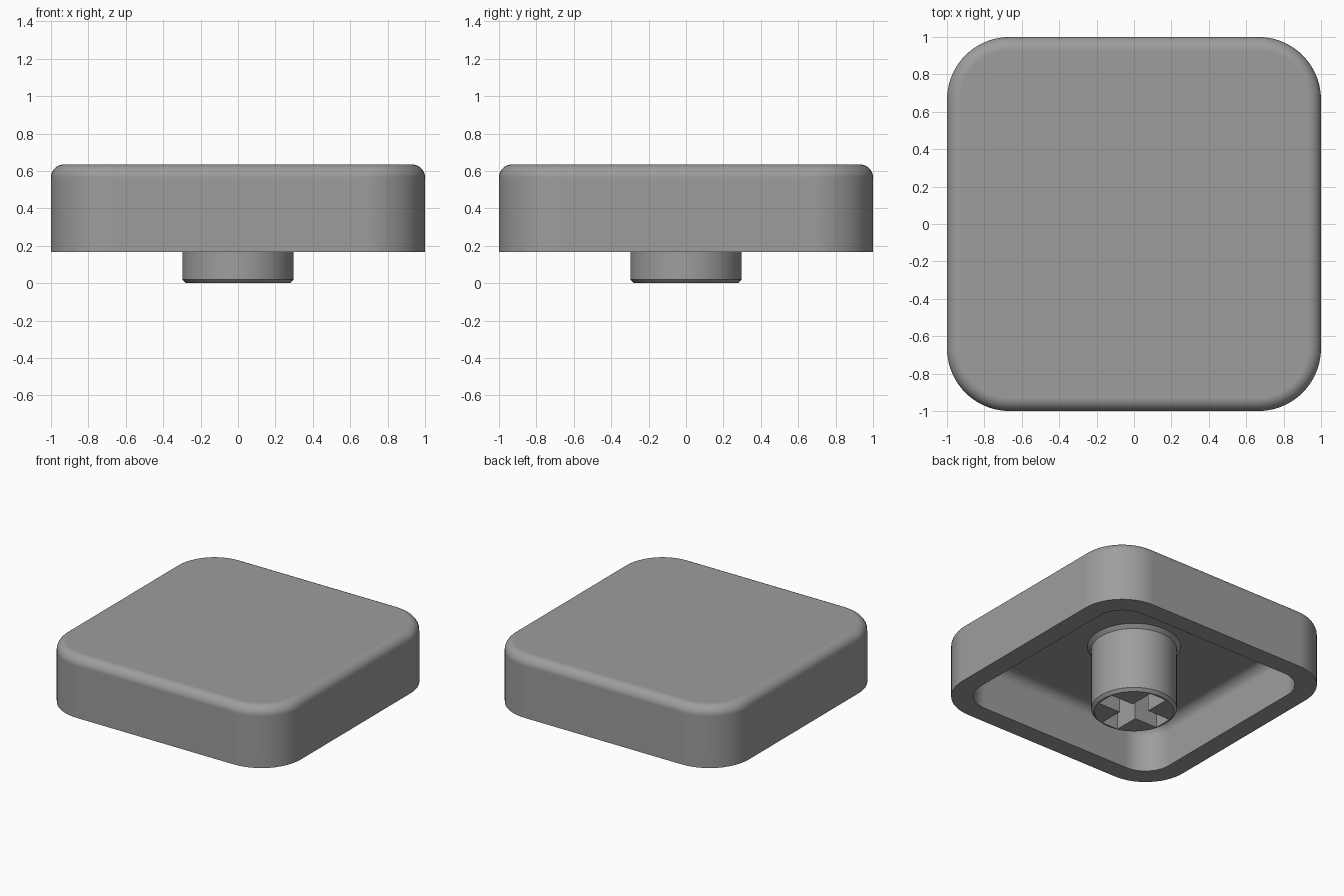
import bpy, bmesh
from math import pi, sin, cos, radians

if "Cube" in bpy.data.objects:
    bpy.data.objects.remove(bpy.data.objects["Cube"])


def rounded_square(half, r, seg=14):
    pts = []
    for k, (sx, sy) in enumerate([(1, 1), (-1, 1), (-1, -1), (1, -1)]):
        for i in range(seg + 1):
            a = (k + i / seg) * pi / 2
            pts.append((sx * (half - r) + r * cos(a), sy * (half - r) + r * sin(a)))
    return pts


def circle(r, n=64):
    return [(r * cos(2 * pi * i / n), r * sin(2 * pi * i / n)) for i in range(n)]


def loft(name, rings):
    """Skin a list of (outline, z) rings and cap both ends."""
    bm = bmesh.new()
    loops = [[bm.verts.new((x, y, z)) for x, y in pts] for pts, z in rings]
    n = len(loops[0])
    for a, b in zip(loops, loops[1:]):
        for i in range(n):
            j = (i + 1) % n
            bm.faces.new((a[i], a[j], b[j], b[i]))
    bm.faces.new(loops[0])
    bm.faces.new(loops[-1])
    bmesh.ops.recalc_face_normals(bm, faces=bm.faces)
    mesh = bpy.data.meshes.new(name)
    bm.to_mesh(mesh)
    bm.free()
    obj = bpy.data.objects.new(name, mesh)
    bpy.context.collection.objects.link(obj)
    return obj


def finish(obj, mat):
    obj.data.materials.clear()
    obj.data.materials.append(mat)
    bpy.ops.object.select_all(action='DESELECT')
    obj.select_set(True)
    bpy.context.view_layer.objects.active = obj
    bpy.ops.object.shade_smooth_by_angle(angle=radians(30))
    obj.modifiers.new("even_shading", 'WEIGHTED_NORMAL').keep_sharp = True


BASE, TOP, CEILING = 0.167, 0.635, 0.52
CORNER, FILLET = 0.335, 0.07
WALL, INNER_CORNER, INNER_FILLET = 0.145, 0.21, 0.08
STEPS = 8

# Shell: inner ceiling fillet, down the inner wall, around the rim, up to the top fillet
arc = [i / STEPS * pi / 2 for i in range(STEPS + 1)]
inner = [(INNER_FILLET * (1 - sin(a)), CEILING - INNER_FILLET * (1 - cos(a))) for a in arc]
inner.append((0, BASE))
outer = [(0, BASE)]
outer += [(FILLET * (1 - cos(a)), TOP - FILLET * (1 - sin(a))) for a in arc]
rings = [(rounded_square(1 - WALL - d, INNER_CORNER - d), z) for d, z in inner]
rings += [(rounded_square(1 - d, CORNER - d), z) for d, z in outer]
shell = loft("cap_shell", rings)

# Stem with chamfered foot and a flare where it meets the ceiling
stem = loft("stem", [(circle(r), z) for r, z in [
    (0.277, 0), (0.298, 0.021), (0.298, CEILING - 0.026), (0.325, CEILING), (0.325, CEILING + 0.02)]])

# Cross-shaped socket cut into the stem
w, l = 0.07, 0.262
cross = [(l, -w), (l, w), (w, w), (w, l), (-w, l), (-w, w),
         (-l, w), (-l, -w), (-w, -w), (-w, -l), (w, -l), (w, -w)]
cutter = loft("socket_cutter", [(cross, -0.1), (cross, 0.44)])
cutter.hide_render = True
cut = stem.modifiers.new("socket", 'BOOLEAN')
cut.operation, cut.solver, cut.object = 'DIFFERENCE', 'EXACT', cutter
bpy.context.view_layer.objects.active = stem
bpy.ops.object.modifier_apply(modifier=cut.name)
bpy.data.objects.remove(cutter)

# Dark grey plastic
plastic = bpy.data.materials.new("dark_grey_plastic")
plastic.diffuse_color = (0.34, 0.34, 0.34, 1)
plastic.use_nodes = True
plastic.node_tree.nodes["Principled BSDF"].inputs["Base Color"].default_value = plastic.diffuse_color
for part in (shell, stem):
    finish(part, plastic)
